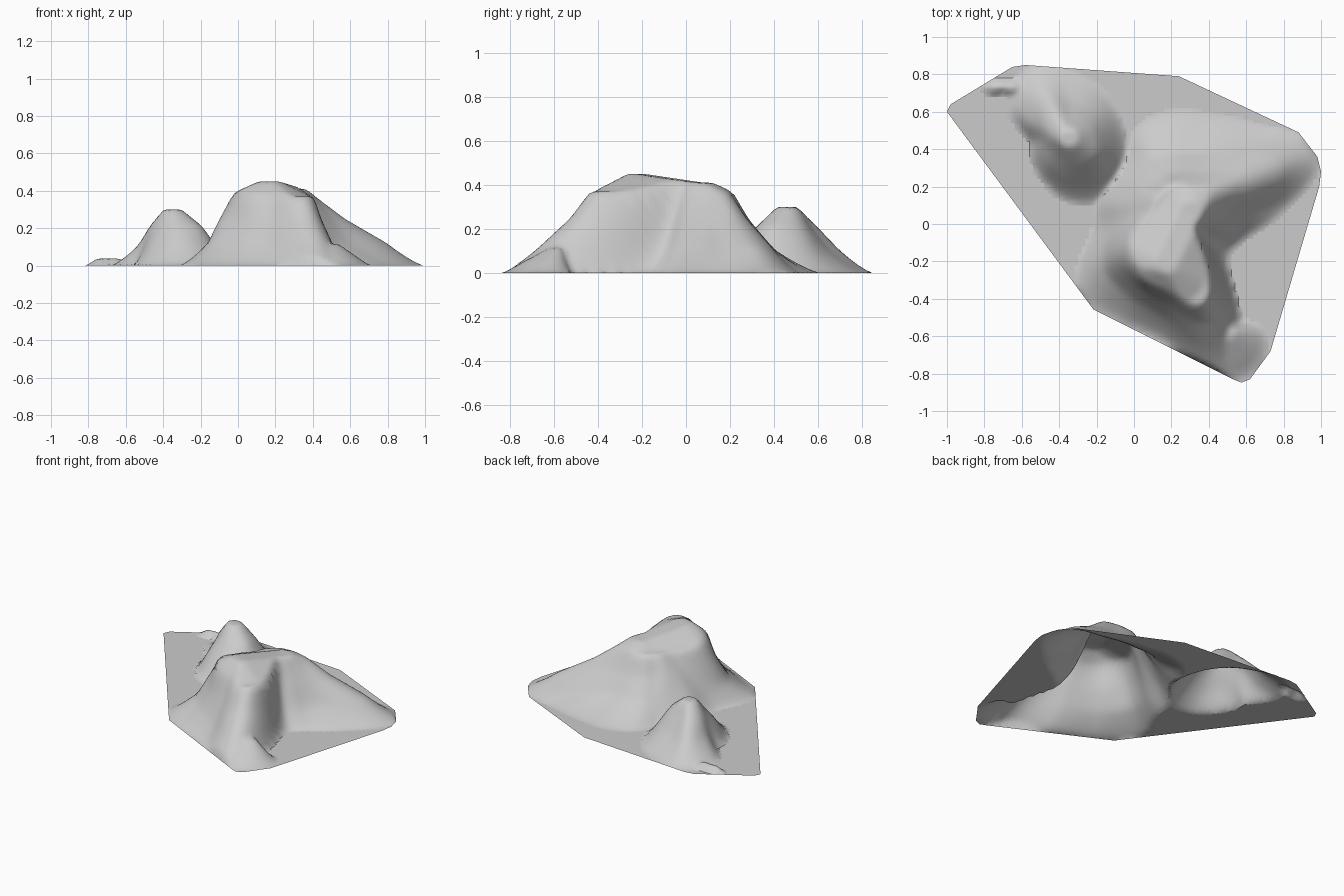
import bpy, bmesh, math

if "Cube" in bpy.data.objects:
    bpy.data.objects.remove(bpy.data.objects["Cube"], do_unlink=True)

STEP = 0.02

# Outline of the thin ground sheet (convex, counter-clockwise)
OUTLINE = [(-1, .6), (-.2, -.48), (.08, -.64), (.53, -.83), (.57, -.85), (.62, -.83),
           (.73, -.68), (.99, .2), (1, .28), (.98, .36), (.88, .49), (.24, .79),
           (-.58, .85), (-.65, .84), (-.98, .64)]

# Each peak: centre, first direction in degrees, and level rings of radii
# at equal angles, from the foot upwards
MOUNTAIN_RINGS = (
    (.60, .84, .64, .54, .51, .47, .37, .36, .40, .45, .68, .68, .73, .98, .46, .43),
    (.40, .63, .43, .31, .28, .27, .25, .26, .30, .34, .48, .53, .60, .79, .34, .32),
    (.30, .39, .26, .20, .17, .16, .15, .18, .20, .245, .40, .455, .52, .64, .27, .26),
    (.20, .21, .145, .12, .11, .10, .09, .095, .10, .135, .31, .42, .46, .54, .225, .19))
HILL_RINGS = (
    (.31, .30, .32, .36, .43, .38, .22, .23, .27, .34, .38, .35),
    (.22, .20, .18, .19, .26, .21, .155, .16, .19, .225, .25, .25),
    (.15, .13, .11, .11, .155, .14, .115, .10, .11, .135, .155, .175),
    [.05] * 12)
SPUR_FOOT = (.20, .09, .10, .20, .35, .20, .26, .25)
LEDGE_FOOT = (.14, .06, .05, .06, .12, .05, .03, .06)


def scaled(ring, factor):
    return [r * factor for r in ring]


def ring_radius(ring, angle):
    """Smooth periodic radius of a ring at an angle given in radians."""
    n = len(ring)
    u = (angle / math.tau % 1) * n
    i, t = int(u) % n, u % 1
    a, b, c, d = (ring[(i + k) % n] for k in (-1, 0, 1, 2))
    return 0.5 * (2 * b + (c - a) * t + (2 * a - 5 * b + 4 * c - d) * t * t
                  + (3 * b - a - 3 * c + d) * t ** 3)


def peak_height(x, y, centre, turn, levels, rings):
    """Climb from ring to ring along the ray through the point."""
    dx, dy = x - centre[0], y - centre[1]
    r, angle = math.hypot(dx, dy), math.atan2(dy, dx) - math.radians(turn)
    outer = ring_radius(rings[0], angle)
    if r >= outer:
        return 0.0
    for k in range(1, len(rings)):
        inner = ring_radius(rings[k], angle)
        if r >= inner:
            s = (outer - r) / (outer - inner)
            if k == 1:          # the lowest slope flares out into the ground
                s **= 1.3
            return levels[k - 1] + (levels[k] - levels[k - 1]) * s
        outer = inner
    return levels[-1]


def mountain_height(x, y):
    """Large mountain with a sloping summit ridge and a low southern spur."""
    z = peak_height(x, y, (.2, .1), -3, (0, .12, .25, .375, .45),
                    MOUNTAIN_RINGS + (scaled(MOUNTAIN_RINGS[-1], .8),))
    # Summit ridge, falling away from its crest line
    ax, ay, bx, by = .17, -.21, .30, .06
    t = ((x - ax) * (bx - ax) + (y - ay) * (by - ay)) / ((bx - ax) ** 2 + (by - ay) ** 2)
    t = max(0, min(1, t))
    d = math.hypot(x - ax - t * (bx - ax), y - ay - t * (by - ay))
    summit = .45 - .04 * t - .45 * max(0, d - .06)
    spur = peak_height(x, y, (.5, -.58), 0, (0, .045, .115),
                       (SPUR_FOOT, scaled(SPUR_FOOT, .65), [.04] * 8))
    return max(spur, min(z, max(.37, summit)))


def hill_height(x, y):
    """Small hill with a flat ledge at its north-western foot."""
    ledge = peak_height(x, y, (-.7, .73), 0, (0, .04),
                        (LEDGE_FOOT, scaled(LEDGE_FOOT, .5)))
    return max(ledge, peak_height(x, y, (-.35, .46), 0, (0, .11, .21, .30), HILL_RINGS))


# Fine grid trimmed to the ground outline
bm = bmesh.new()
nx, ny = round(2 / STEP), round(1.72 / STEP)
grid = [[bm.verts.new((-1 + i * STEP, -.86 + j * STEP, 0)) for i in range(nx + 1)]
        for j in range(ny + 1)]
for j in range(ny):
    for i in range(nx):
        bm.faces.new((grid[j][i], grid[j][i + 1], grid[j + 1][i + 1], grid[j + 1][i]))
for (ax, ay), (bx, by) in zip(OUTLINE, OUTLINE[1:] + OUTLINE[:1]):
    bmesh.ops.bisect_plane(bm, geom=bm.verts[:] + bm.edges[:] + bm.faces[:], dist=1e-5,
                           plane_co=(ax, ay, 0), plane_no=(by - ay, ax - bx, 0),
                           clear_outer=True)

# Raise the relief and note which part each vertex belongs to
bm.verts.index_update()
owner = []
for v in bm.verts:
    main, small = mountain_height(v.co.x, v.co.y), hill_height(v.co.x, v.co.y)
    v.co.z = 0 if v.is_boundary else max(main, small)
    owner.append(0 if v.co.z < 1e-4 else 1 if main >= small else 2)

# Soften the slopes slightly, leaving flat ground and the border in place
soft = {}
for v in bm.verts:
    if owner[v.index]:
        near = [e.other_vert(v).co.z for e in v.link_edges]
        soft[v] = 0.5 * v.co.z + 0.5 * sum(near) / len(near)
for v, z in soft.items():
    v.co.z = z

stone = bpy.data.materials.new("stone_grey")
stone.use_nodes = True
stone.diffuse_color = (0.6, 0.6, 0.6, 1)
stone.node_tree.nodes["Principled BSDF"].inputs["Base Color"].default_value = (0.6, 0.6, 0.6, 1)

# Split into ground, mountain and hill, which meet along shared borders
for part, name in enumerate(("ground_sheet", "large_mountain", "small_hill")):
    piece = bm.copy()
    piece.verts.index_update()
    drop = [f for f in piece.faces if max(owner[v.index] for v in f.verts) != part]
    bmesh.ops.delete(piece, geom=drop, context='FACES')
    mesh = bpy.data.meshes.new(name)
    piece.to_mesh(mesh)
    piece.free()
    mesh.materials.append(stone)
    mesh.polygons.foreach_set("use_smooth", [part > 0] * len(mesh.polygons))
    obj = bpy.data.objects.new(name, mesh)
    bpy.context.collection.objects.link(obj)
bm.free()
